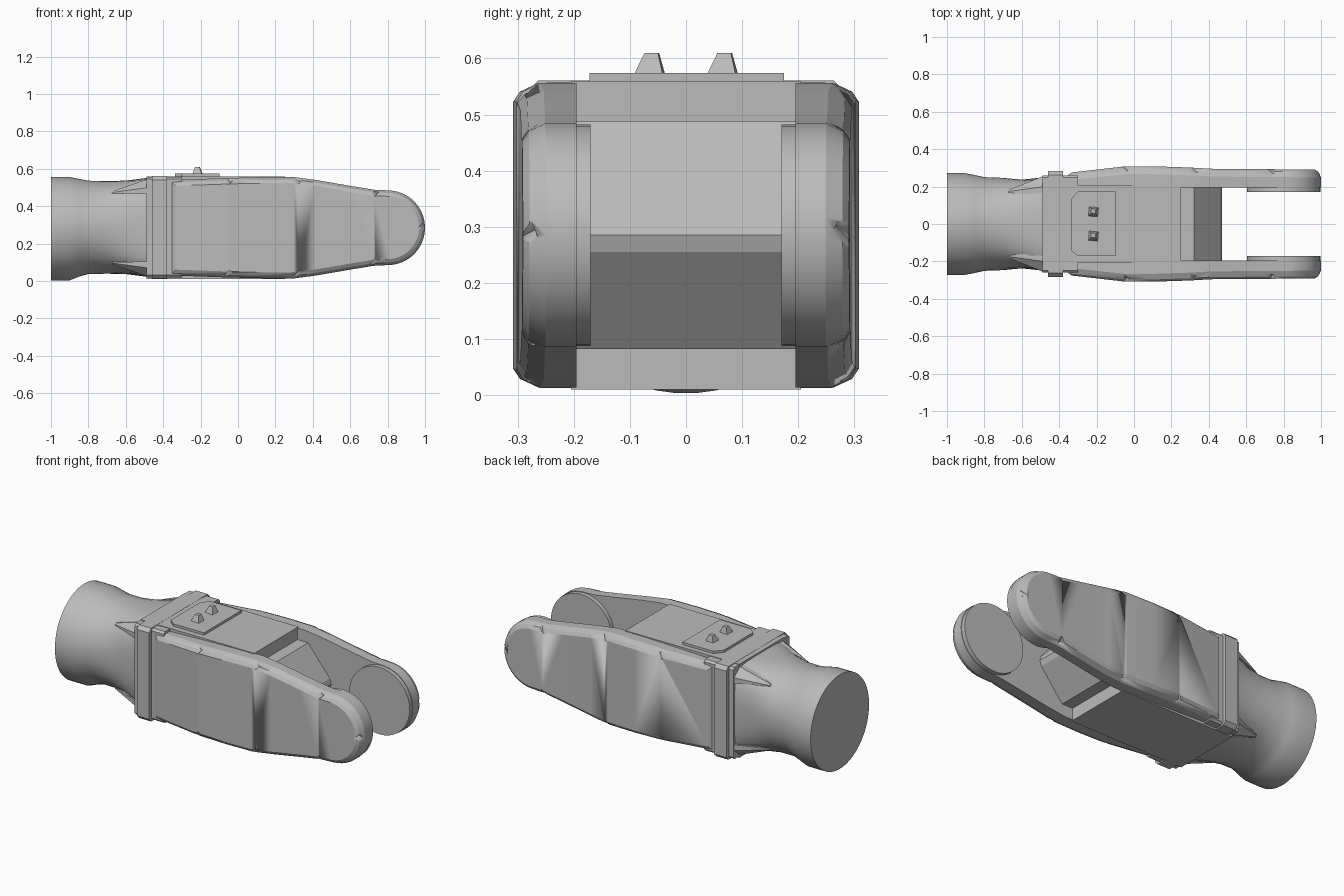
import bpy, bmesh, math
from mathutils import Vector, Matrix

if "Cube" in bpy.data.objects:
    bpy.data.objects.remove(bpy.data.objects["Cube"])

grey = bpy.data.materials.new("plain_grey")
grey.use_nodes = True
grey.diffuse_color = (0.5, 0.5, 0.5, 1)
grey.node_tree.nodes["Principled BSDF"].inputs["Base Color"].default_value = (0.5, 0.5, 0.5, 1)
MID = 0.285  # height of the long axis


def finish(name, bm, smooth=30):
    bmesh.ops.recalc_face_normals(bm, faces=bm.faces)
    mesh = bpy.data.meshes.new(name)
    bm.to_mesh(mesh)
    bm.free()
    mesh.materials.append(grey)
    ob = bpy.data.objects.new(name, mesh)
    bpy.context.collection.objects.link(ob)
    bpy.ops.object.select_all(action='DESELECT')
    ob.select_set(True)
    bpy.context.view_layer.objects.active = ob
    bpy.ops.object.shade_smooth_by_angle(angle=math.radians(smooth))
    return ob


def loft(rings, caps=(True, True)):
    """Skin a list of closed rings that have equal point counts."""
    bm = bmesh.new()
    vs = [[bm.verts.new(p) for p in ring] for ring in rings]
    n = len(vs[0])
    for a, b in zip(vs, vs[1:]):
        for i in range(n):
            j = (i + 1) % n
            bm.faces.new((a[i], a[j], b[j], b[i]))
    if caps[0]:
        bm.faces.new(vs[0])
    if caps[1]:
        bm.faces.new(vs[-1])
    return bm, vs


def box(name, x, y, z, bevel=0.0):
    bm = bmesh.new()
    bmesh.ops.create_cube(bm, size=1)
    for v in bm.verts:
        v.co = [lo + (c + 0.5) * (hi - lo) for c, (lo, hi) in zip(v.co, (x, y, z))]
    if bevel:
        edges = [e for e in bm.edges if abs(e.verts[0].co.x - e.verts[1].co.x) > 0.01]
        bmesh.ops.bevel(bm, geom=edges, offset=bevel, segments=1, affect='EDGES')
    return finish(name, bm)


# Round socket that blends into the square body
def section(x, ry, rz, power, cz):
    ring = []
    for k in range(48):
        t = math.tau * (k + 0.5) / 48
        c, s = math.cos(t), math.sin(t)
        r = (abs(c) ** power + abs(s) ** power) ** (-1 / power)
        ring.append((x, ry * c * r, cz + rz * s * r))
    return ring


sections = [(-1, .272, .277, 2, .28), (-.9, .272, .277, 2, .28), (-.85, .262, .262, 2, .285),
            (-.8, .251, .25, 2, .287), (-.7, .247, .248, 2.1, .287), (-.6, .237, .25, 2.8, .287),
            (-.48, .25, .265, 6, .287)]
finish("socket", loft([section(*s) for s in sections])[0], 35)

# Corner gussets behind the body
for sy, side in ((1, "left"), (-1, "right")):
    for sz, level in ((1, "upper"), (-1, "lower")):
        base = [(-.48, sy * y, MID + sz * z) for y, z in ((.15, .18), (.258, .18), (.258, .215), (.2, .262), (.15, .262))]
        tip = Vector((-.7, sy * .17, MID + sz * .185))
        finish(f"{level}_{side}_gusset", loft([base, [tip.lerp(Vector(p), .12) for p in base]])[0])

# Body block, collar, and the wedge-nosed core between the fork arms
box("rear_body", (-.49, -.3), (-.26, .26), (.02, .557), .012)
box("collar", (-.46, -.38), (-.283, .283), (.013, .561), .02)
half = [(-.49, .275), (.25, .275), (.25, .203), (.32, .203), (.46, .03), (.47, 0)]
profile = half + [(x, -z) for x, z in half[-2::-1]]
finish("core", loft([[(x, y, MID + z) for x, z in profile] for y in (-.205, .205)])[0], 20)


# Fork arms: bevelled side plates with rounded tips
def outer(x):
    knots = [(-.37, .275), (-.05, .308), (.25, .308), (.35, .296), (1.1, .29)]
    for (x0, y0), (x1, y1) in zip(knots, knots[1:]):
        if x <= x1:
            return y0 + (y1 - y0) * max(0, (x - x0) / (x1 - x0))
    return knots[-1][1]


upper = [(-.365, .255), (-.05, .266), (.12, .27), (.3, .271), (.42, .255), (.6, .224), (.73, .203)]
upper += [(.8 + .2 * math.cos(a), .2 * math.sin(a)) for a in (math.radians(85 - 8.5 * k) for k in range(10))]
outline = [Vector(p) for p in upper + [(1, 0)] + [(x, -z) for x, z in reversed(upper)]]


def inset(points, d):
    out = []
    for i, p in enumerate(points):
        a = (p - points[i - 1]).normalized()
        b = (points[(i + 1) % len(points)] - p).normalized()
        n = Vector((a.y, -a.x)) + Vector((b.y, -b.x))
        out.append(p + n * (2 * d / n.length_squared))
    return out


def arm(name, s):
    rings = [[(p.x, s * .195, MID + p.y) for p in outline]]
    for drop, d in ((.042, 0), (.012, .014), (0, .032)):
        rings.append([(p.x, s * (outer(q.x) - drop), MID + p.y)
                      for p, q in zip(inset(outline, d), outline)])
    bm, vs = loft(rings, (True, False))
    top, n = vs[-1], len(outline)
    for i in range(len(upper)):  # strips across the outer face
        face = [top[i], top[i + 1], top[n - 2 - i], top[n - 1 - i]]
        bm.faces.new(list(dict.fromkeys(face)))
    ob = finish(name, bm, 25)

    # Small notches along the rim
    cut = bmesh.new()
    spots = [(x, sz * z) for x, z in ((-.05, .262), (.32, .264), (.73, .2)) for sz in (1, -1)] + [(.995, 0)]
    for x, z in spots:
        m = Matrix.Translation((x, s * (outer(x) + .004), MID + z))
        m = m @ Matrix.Rotation(math.radians(45), 4, 'Y') @ Matrix.Rotation(math.radians(35), 4, 'X')
        bmesh.ops.create_cube(cut, size=.045, matrix=m)
    cutter = finish("notch_cutter", cut)
    cutter.hide_render = True
    mod = ob.modifiers.new("notches", 'BOOLEAN')
    mod.operation, mod.object, mod.solver = 'DIFFERENCE', cutter, 'EXACT'
    bpy.context.view_layer.objects.active = ob
    bpy.ops.object.modifier_apply(modifier=mod.name)
    bpy.data.objects.remove(cutter)


for s, side in ((1, "left"), (-1, "right")):
    arm(f"{side}_arm", s)
    # Round hinge pad on the inside of the tip
    disc = [[(.8 + .197 * math.cos(a), s * y, MID + .197 * math.sin(a))
             for a in (math.tau * k / 40 for k in range(40))] for y in (.17, .22)]
    finish(f"{side}_hinge_pad", loft(disc)[0])

# Top plate with clipped rear corners, and two tapered studs
plate = [(-.1, -.172), (-.1, .175), (-.3, .175), (-.338, .13), (-.338, -.14), (-.3, -.172)]
finish("top_plate", loft([[(x, y, z) for x, y in plate] for z in (.555, .574)])[0])
for s, side in ((1, "left"), (-1, "right")):
    rings = []
    for r, z, shift in ((.037, .57, 0), (.017, .61, .004)):
        rings.append([(-.217 + r * math.cos(a), s * .065 + shift + r * math.sin(a), z)
                      for a in (math.radians(40 + 90 * k) for k in range(4))])
    finish(f"{side}_stud", loft(rings)[0])
